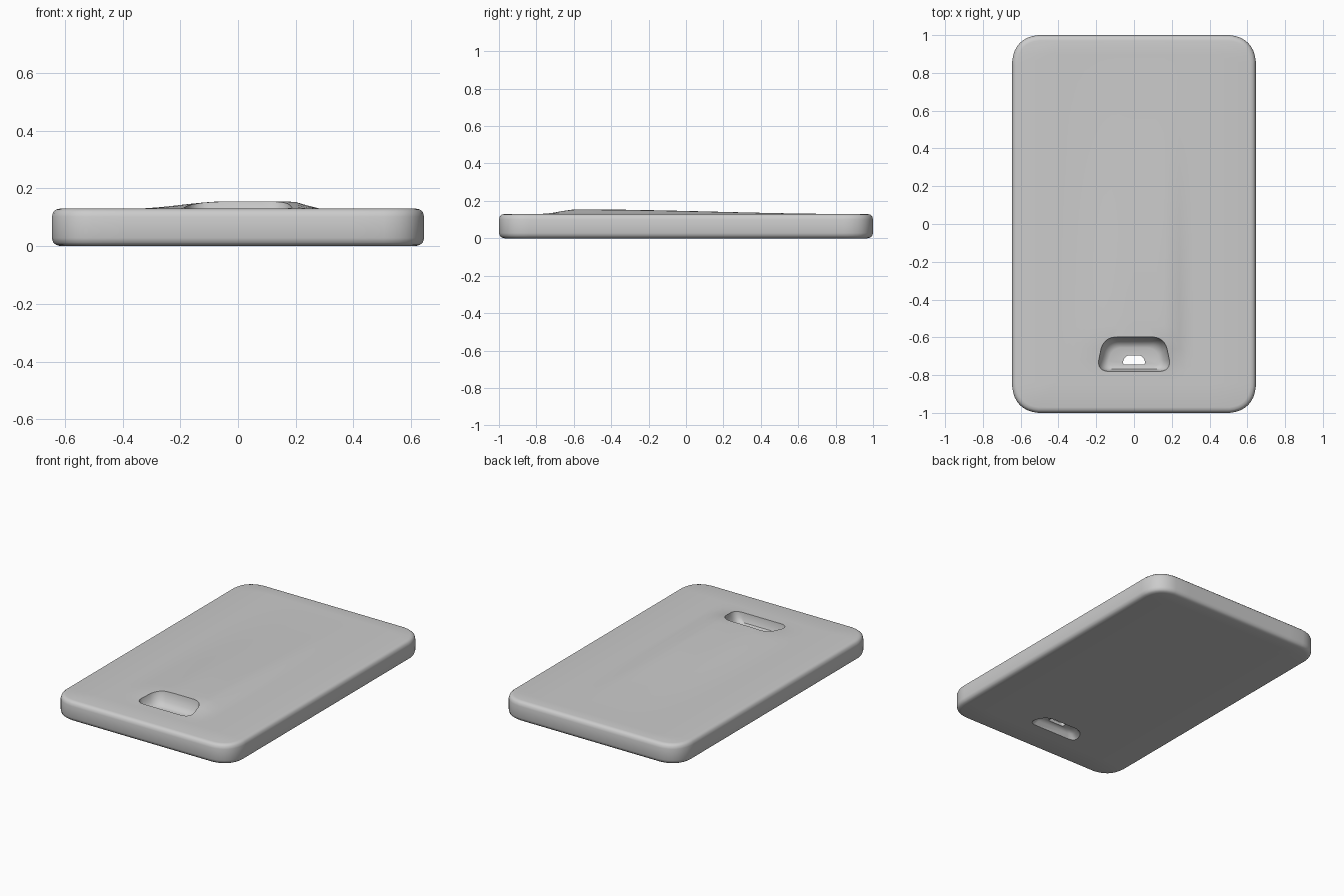
import bpy, bmesh, math

if "Cube" in bpy.data.objects:
    bpy.data.objects.remove(bpy.data.objects["Cube"])

HX, HY, TOP = 0.645, 1.0, 0.13

grey = bpy.data.materials.new("matte grey")
grey.use_nodes = True
colour = (0.6, 0.6, 0.6, 1)
grey.diffuse_color = colour
grey.node_tree.nodes["Principled BSDF"].inputs["Base Color"].default_value = colour


def ease(a, b, v):
    t = max(0.0, min(1.0, (v - a) / (b - a)))
    return t * t * (3 - 2 * t)


def rounded_outline(corners, radius, steps=6):
    """Round the corners of a counter-clockwise polygon with quadratic curves."""
    points = []
    n = len(corners)
    for i, (cx, cy) in enumerate(corners):
        ends = []
        for ox, oy in (corners[i - 1], corners[(i + 1) % n]):
            d = math.hypot(ox - cx, oy - cy)
            ends.append((cx + (ox - cx) * radius / d, cy + (oy - cy) * radius / d))
        (ax, ay), (bx, by) = ends
        for s in range(steps + 1):
            t = s / steps
            u, v, w = (1 - t) ** 2, 2 * t * (1 - t), t * t
            # the corner pull is softened to approach a circular arc
            mx, my = cx + ((ax + bx) / 2 - cx) * 0.17, cy + ((ay + by) / 2 - cy) * 0.17
            points.append((u * ax + v * mx + w * bx, u * ay + v * my + w * by))
    return points


def loft(rings):
    """Closed solid through rings listed from the bottom up."""
    bm = bmesh.new()
    loops = [[bm.verts.new(p) for p in ring] for ring in rings]
    n = len(loops[0])
    for low, high in zip(loops, loops[1:]):
        for i in range(n):
            j = (i + 1) % n
            bm.faces.new((low[i], low[j], high[j], high[i]))
    bm.faces.new(loops[0][::-1])
    bm.faces.new(loops[-1])
    return bm


def make_object(name, bm):
    mesh = bpy.data.meshes.new(name)
    bm.normal_update()
    bm.to_mesh(mesh)
    bm.free()
    mesh.materials.append(grey)
    obj = bpy.data.objects.new(name, mesh)
    bpy.context.scene.collection.objects.link(obj)
    return obj


# Slab: rounded rectangle with a soft rim
def slab_ring(inset, z):
    x, y = HX - inset, HY - inset
    outline = rounded_outline([(-x, -y), (x, -y), (x, y), (-x, y)], 0.14 - inset, 8)
    return [(px, py, z) for px, py in outline]


rim = [(0.03, 0.0), (0.015, 0.004), (0.005, 0.012), (0.0, 0.028),
       (0.0, TOP - 0.028), (0.005, TOP - 0.012), (0.015, TOP - 0.003), (0.03, TOP)]
bm = loft([slab_ring(i, z) for i, z in rim])

# Grid cuts across the top so it can swell
cuts = [((x / 100, 0, 0), (1, 0, 0)) for x in range(-40, 41, 4)]
cuts += [((0, y / 100, 0), (0, 1, 0)) for y in range(-84, 95, 6)]
for co, no in cuts:
    bmesh.ops.bisect_plane(bm, geom=bm.verts[:] + bm.edges[:] + bm.faces[:],
                           plane_co=co, plane_no=no)

# Low swelling, steep on its left flank and fading toward the back
for v in bm.verts:
    x, y, z = v.co
    if z > TOP - 0.001 and abs(y) < 0.96:
        across = ease(-0.36, -0.04, x) * (1 - ease(0.18, 0.29, x))
        along = ease(-0.78, -0.58, y) * (1 - ease(-0.6, 0.9, y))
        v.co.z += 0.025 * across * along
slab = make_object("slab", bm)


# Cutters: a bowed pocket on each face and a small slot through the floor
def cutter(name, levels):
    rings = []
    for z, front, back, wide, narrow, radius in levels:
        corners = [(-wide, front), (wide, front), (narrow, back), (-narrow, back)]
        rings.append([(x, y, z) for x, y in rounded_outline(corners, radius)])
    obj = make_object(name, loft(rings))
    obj.hide_render = True
    return obj


cutters = [
    cutter("top_pocket_cutter", [
        (0.066, -0.755, -0.655, 0.145, 0.115, 0.045),
        (0.072, -0.768, -0.635, 0.165, 0.13, 0.05),
        (0.095, -0.777, -0.617, 0.185, 0.147, 0.055),
        (0.13, -0.78, -0.602, 0.2, 0.16, 0.06),
        (0.19, -0.78, -0.592, 0.205, 0.165, 0.06)]),
    cutter("bottom_pocket_cutter", [
        (-0.02, -0.785, -0.65, 0.2, 0.15, 0.06),
        (0.0, -0.78, -0.655, 0.19, 0.14, 0.055),
        (0.03, -0.77, -0.67, 0.16, 0.115, 0.045),
        (0.045, -0.755, -0.685, 0.12, 0.09, 0.03)]),
    cutter("slot_cutter", [
        (0.02, -0.745, -0.695, 0.065, 0.045, 0.022),
        (0.1, -0.745, -0.695, 0.065, 0.045, 0.022)]),
]

bpy.context.view_layer.objects.active = slab
slab.select_set(True)
for c in cutters:
    mod = slab.modifiers.new("cut", 'BOOLEAN')
    mod.operation = 'DIFFERENCE'
    mod.solver = 'EXACT'
    mod.object = c
    bpy.ops.object.modifier_apply(modifier=mod.name)
for c in cutters:
    bpy.data.objects.remove(c)

# Smooth shading that keeps the pocket lips crisp
bpy.ops.object.select_all(action='DESELECT')
slab.select_set(True)
bpy.ops.object.shade_smooth_by_angle(angle=math.radians(40))
